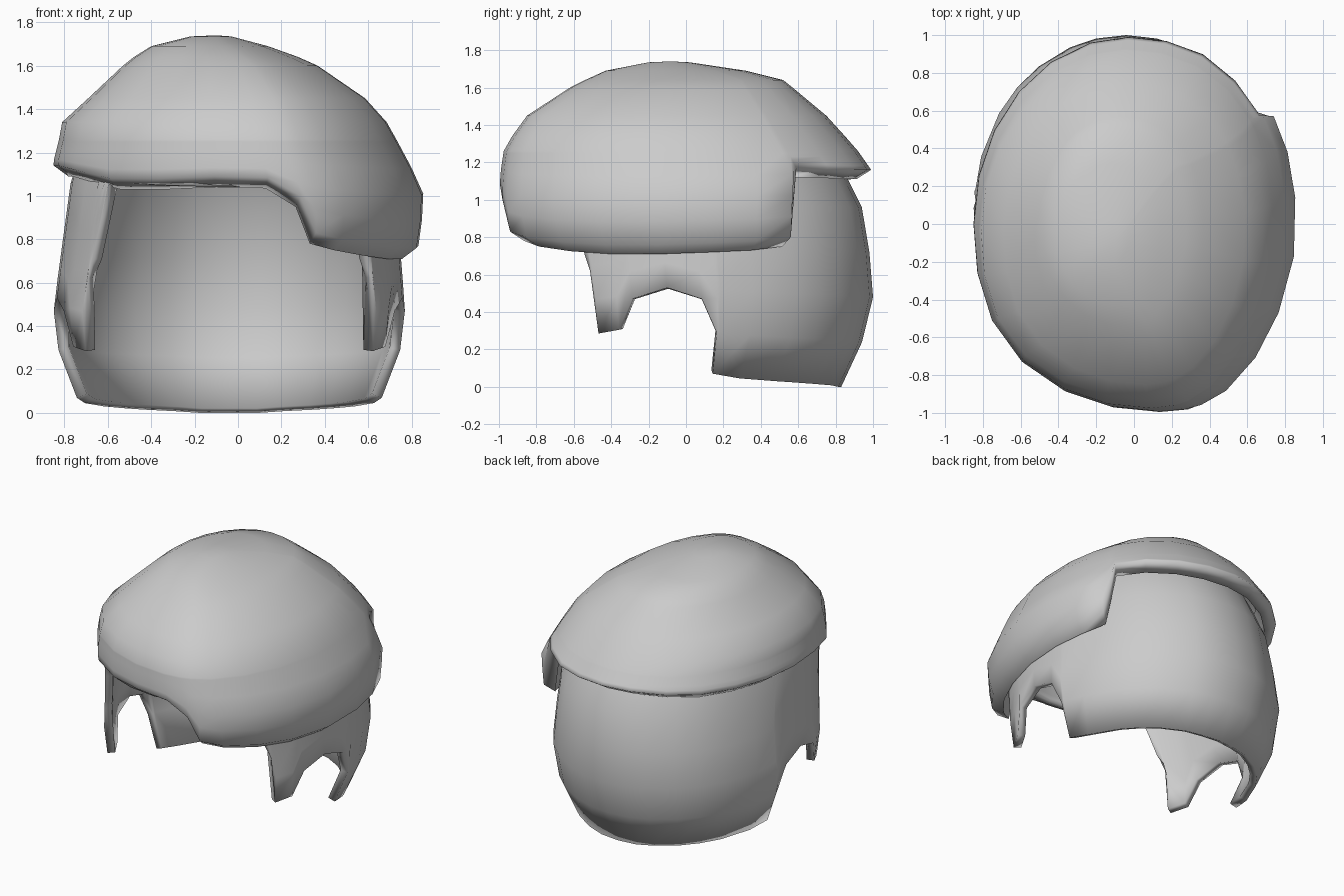
import bpy, bmesh, math

if "Cube" in bpy.data.objects:
    bpy.data.objects.remove(bpy.data.objects["Cube"])

grey = bpy.data.materials.new("hair grey")
grey.use_nodes = True
colour = (0.6, 0.6, 0.6, 1)
grey.diffuse_color = colour
grey.node_tree.nodes["Principled BSDF"].inputs["Base Color"].default_value = colour

# Extents by height: z, x min, x max, y min, y max
CAP = [(0.74, -.84, .83, -.93, .97), (0.82, -.84, .85, -.98, .98), (1.02, -.85, .86, -1, 1),
       (1.16, -.85, .79, -.99, .99), (1.26, -.825, .735, -.975, .92), (1.34, -.81, .69, -.93, .85),
       (1.45, -.69, .59, -.85, .75), (1.60, -.53, .37, -.62, .57), (1.64, -.48, .28, -.54, .52),
       (1.69, -.40, .14, -.43, .32), (1.735, -.22, -.03, -.2, .02)]
BASE = [(0, -.72, .64, -.75, .83), (.28, -.83, .75, -.80, .96), (.48, -.85, .77, -.83, 1),
        (.85, -.80, .74, -.87, .97), (1.07, -.77, .73, -.92, .91), (1.3, -.70, .62, -.82, .75),
        (1.5, -.48, .40, -.58, .52), (1.6, -.25, .18, -.3, .25)]


def extents(table, z):
    z = min(max(z, table[0][0]), table[-1][0])
    for a, b in zip(table, table[1:]):
        if z <= b[0]:
            f = (z - a[0]) / (b[0] - a[0])
            return [p + (q - p) * f for p, q in zip(a, b)][1:]


def place(table, z, c, s, sweep=0, scale=1):
    """Point on the dome in direction (c, s) at height z."""
    x0, x1, y0, y1 = extents(table, z)
    rx, ry = (x1 - x0) / 2, (y1 - y0) / 2
    x = (x0 + x1) / 2 + rx * (c + sweep * max(0, -s) ** 4)
    return (x * scale, ((y0 + y1) / 2 + ry * s) * scale, z)


def dome(table, cols, level, steps, sweep=0):
    """Rings that even out from the uneven edge to a level, then follow the table."""
    rings = [[place(table, z + (level - z) * k / steps, c, s, sweep) for c, s, z in cols]
             for k in range(steps + 1)]
    for row in table:
        if row[0] > level:
            rings.append([place(table, row[0], c, s, sweep) for c, s, z in cols])
    return rings


def loft(name, rings, apex, sharp):
    """Join closed rings of points and fan the last one to the apex."""
    bm = bmesh.new()
    rows = [[bm.verts.new(p) for p in ring] for ring in rings]
    n = len(rows[0])
    for a, b in zip(rows, rows[1:]):
        for i in range(n):
            j = (i + 1) % n
            bm.faces.new((a[i], a[j], b[j], b[i]))
    tip = bm.verts.new(apex)
    for i in range(n):
        bm.faces.new((rows[-1][i], rows[-1][(i + 1) % n], tip))
    bmesh.ops.recalc_face_normals(bm, faces=bm.faces)
    mesh = bpy.data.meshes.new(name)
    bm.to_mesh(mesh)
    bm.free()
    mesh.materials.append(grey)
    obj = bpy.data.objects.new(name, mesh)
    bpy.context.collection.objects.link(obj)
    bpy.ops.object.select_all(action='DESELECT')
    obj.select_set(True)
    bpy.context.view_layer.objects.active = obj
    bpy.ops.object.shade_smooth_by_angle(angle=math.radians(sharp))
    return obj


# Swept top hair: hem height by direction, with steps at the fringe and behind the ear
hem = [(-165, 1.14), (-150, 1.12), (-135, 1.08), (-120, 1.08), (-105, 1.09), (-89, 1.085),
       (-79.5, 1.0), (-73.5, .83), (-62, .80), (-45, .775), (-28, .76), (-10, .76), (8, .77),
       (22, .78), (33.5, .80), (35.5, 1.17), (48, 1.17), (62, 1.16), (76, 1.16), (90, 1.16),
       (104, 1.16), (120, 1.15), (135, 1.14), (150, 1.14), (165, 1.14), (180, 1.14)]
cols = []
for degrees, z in hem:
    a = math.radians(degrees)
    r = 1 + .04 * max(0, math.sin(2 * a)) ** 2       # fuller on one diagonal
    cols.append((r * math.cos(a), r * math.sin(a), z))
rings = []
for f in (1, .5, .1):                               # lining
    rings.append([place(CAP, z + (1.28 - z) * f, c, s, .16, .91) for c, s, z in cols])
under = [place(CAP, z, c, s, .16, .92) for c, s, z in cols]
rings.append([(x, y, z - .05) for x, y, z in under])  # turned-in hem
rings += dome(CAP, cols, 1.25, 4, .16)              # outer dome
loft("swept_top_hair", rings, (-.1, -.08, 1.74), 120)

# Back and side hair: lower edge by depth, with sideburn, ear arch and nape
edge = [(-1, 1.04), (-.98, 1.045), (-.93, 1.05), (-.82, 1.06), (-.71, 1.05), (-.69, .9),
        (-.66, .71), (-.638, .62), (-.622, .285), (-.497, .305), (-.407, .47), (-.198, .53),
        (0, .47), (.095, .29), (.115, .07), (.3, .045), (.55, .03), (.7, .022), (.82, .015),
        (.93, .008), (.98, 0), (1, 0)]
half = []
for s, z in edge:
    p = 2.3 if s < 0 else 2                          # squarer at the temples
    half.append(((1 - abs(s) ** p) ** (1 / p), s, z))
cols = half + [(-c, s, z) for c, s, z in half[-2:0:-1]]
base = loft("back_and_side_hair", dome(BASE, cols, 1.2, 5), (-.05, -.05, 1.64), 40)
shell = base.modifiers.new("thickness", 'SOLIDIFY')
shell.thickness = .05
shell.offset = -1
